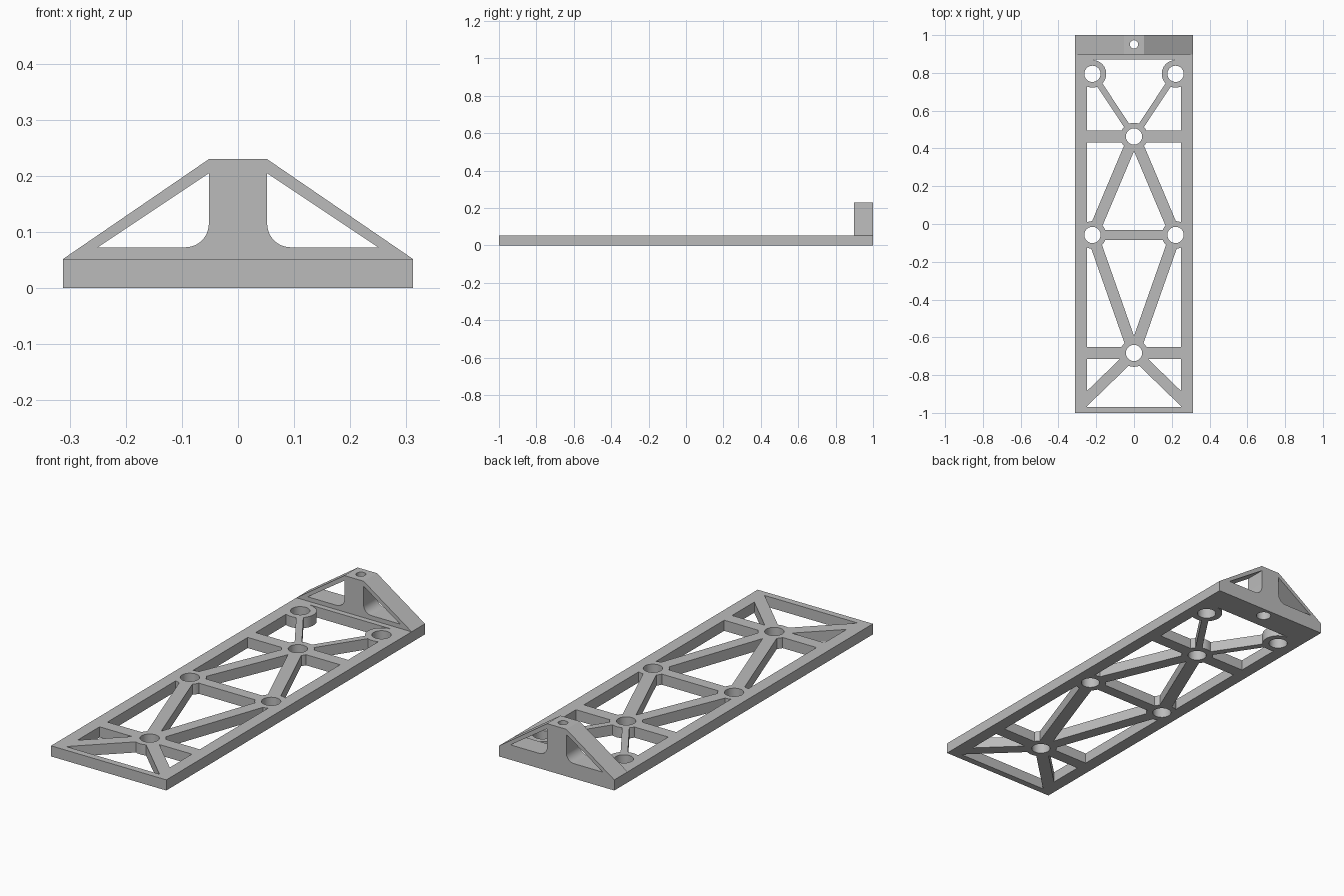
import bpy, bmesh, math
from mathutils import Vector

cube = bpy.data.objects.get("Cube")
if cube:
    bpy.data.objects.remove(cube, do_unlink=True)

grey = bpy.data.materials.new("plain grey")
grey.use_nodes = True
grey.diffuse_color = (0.5, 0.5, 0.5, 1)
grey.node_tree.nodes["Principled BSDF"].inputs["Base Color"].default_value = (0.5, 0.5, 0.5, 1)


def prism(name, base, sweep):
    """Extrude a flat outline of 3D points along the sweep vector."""
    bm = bmesh.new()
    face = bm.faces.new([bm.verts.new(p) for p in base])
    ext = bmesh.ops.extrude_face_region(bm, geom=[face])["geom"]
    verts = [g for g in ext if isinstance(g, bmesh.types.BMVert)]
    bmesh.ops.translate(bm, verts=verts, vec=sweep)
    if face.is_valid and len(bm.faces) == len(base) + 1:
        bm.faces.new(face.verts)
    bmesh.ops.recalc_face_normals(bm, faces=bm.faces)
    mesh = bpy.data.meshes.new(name)
    bm.to_mesh(mesh)
    bm.free()
    mesh.materials.append(grey)
    obj = bpy.data.objects.new(name, mesh)
    bpy.context.collection.objects.link(obj)
    return obj


def upright(name, outline, low, high):
    return prism(name, [(x, y, low) for x, y in outline], (0, 0, high - low))


def box(x0, x1, y0, y1):
    return [(x0, y0), (x1, y0), (x1, y1), (x0, y1)]


def circle(cx, cy, r, n=48):
    turns = [2 * math.pi * i / n for i in range(n)]
    return [(cx + r * math.cos(a), cy + r * math.sin(a)) for a in turns]


def bar(a, b, width):
    a, b = Vector(a), Vector(b)
    d = (b - a).normalized() * width / 2
    side = Vector((-d.y, d.x))
    return [a - side, b - side, b + side, a + side]


def cut(target, tool):
    mod = target.modifiers.new("cut", "BOOLEAN")
    mod.operation, mod.solver, mod.object = "DIFFERENCE", "EXACT", tool
    bpy.context.view_layer.update()
    bpy.context.view_layer.objects.active = target
    bpy.ops.object.modifier_apply(modifier=mod.name)
    bpy.data.objects.remove(tool, do_unlink=True)


HALF, THICK = 0.312, 0.052
TOP, MID, LOW = 0.463, -0.058, -0.683
SIDE, UPPER = 0.22, 0.795
hubs = [(0, TOP), (0, LOW)] + [(s * SIDE, y) for s in (-1, 1) for y in (UPPER, MID)]

# Ribs and hub rings that remain standing inside the deck opening
ribs = [bar((-0.3, TOP), (0.3, TOP), 0.062),
        bar((-SIDE, MID), (SIDE, MID), 0.055),
        bar((-0.3, LOW), (0.3, LOW), 0.061)]
for s in (-1, 1):
    ribs += [bar((0, TOP), (s * SIDE, UPPER), 0.032),
             bar((0, TOP), (s * SIDE, MID), 0.06),
             bar((0, LOW), (s * SIDE, MID), 0.06),
             bar((0, LOW), (s * 0.32, LOW - 0.31), 0.058),
             bar((s * 0.27, 0.8), (s * 0.27, 0.95), 0.11)]
ribs += [circle(x, y, 0.073) for x, y in hubs]

opening = upright("opening_cutter", box(-0.25, 0.25, -0.968, 0.87), -0.1, 0.2)
opening.hide_render = True
for rib in ribs:
    cut(opening, upright("rib_cutter", rib, -0.2, 0.3))

# Deck: slab, trussed opening, hub holes
deck = upright("deck", box(-HALF, HALF, -1, 1), 0, THICK)
cut(deck, opening)
for x, y in hubs:
    cut(deck, upright("hub_hole", circle(x, y, 0.043), -0.1, 0.2))

# End bracket: trapezoid with a central post and two open windows
profile = [(-HALF, THICK), (HALF, THICK), (0.052, 0.23), (-0.052, 0.23)]
bracket = prism("end_bracket", [(x, 0.897, z) for x, z in profile], (0, 0.103, 0))
R = 0.042
for s in (-1, 1):
    window = [(0.25, 0.073), (0.052, 0.205)]
    for i in range(13):
        a = math.pi + i * math.pi / 24
        window.append((0.052 + R + R * math.cos(a), 0.073 + R + R * math.sin(a)))
    cut(bracket, prism("window_cutter", [(s * x, 0.8, z) for x, z in window], (0, 0.3, 0)))

# Bolt hole through the post, with a wider recess from below
for part in (deck, bracket):
    cut(part, upright("bolt_recess", circle(0, 0.951, 0.034), -0.1, 0.12))
cut(bracket, upright("bolt_hole", circle(0, 0.951, 0.022), 0, 0.3))

for part in (deck, bracket):
    bpy.ops.object.select_all(action="DESELECT")
    part.select_set(True)
    bpy.context.view_layer.objects.active = part
    bpy.ops.object.shade_smooth_by_angle(angle=math.radians(25))
